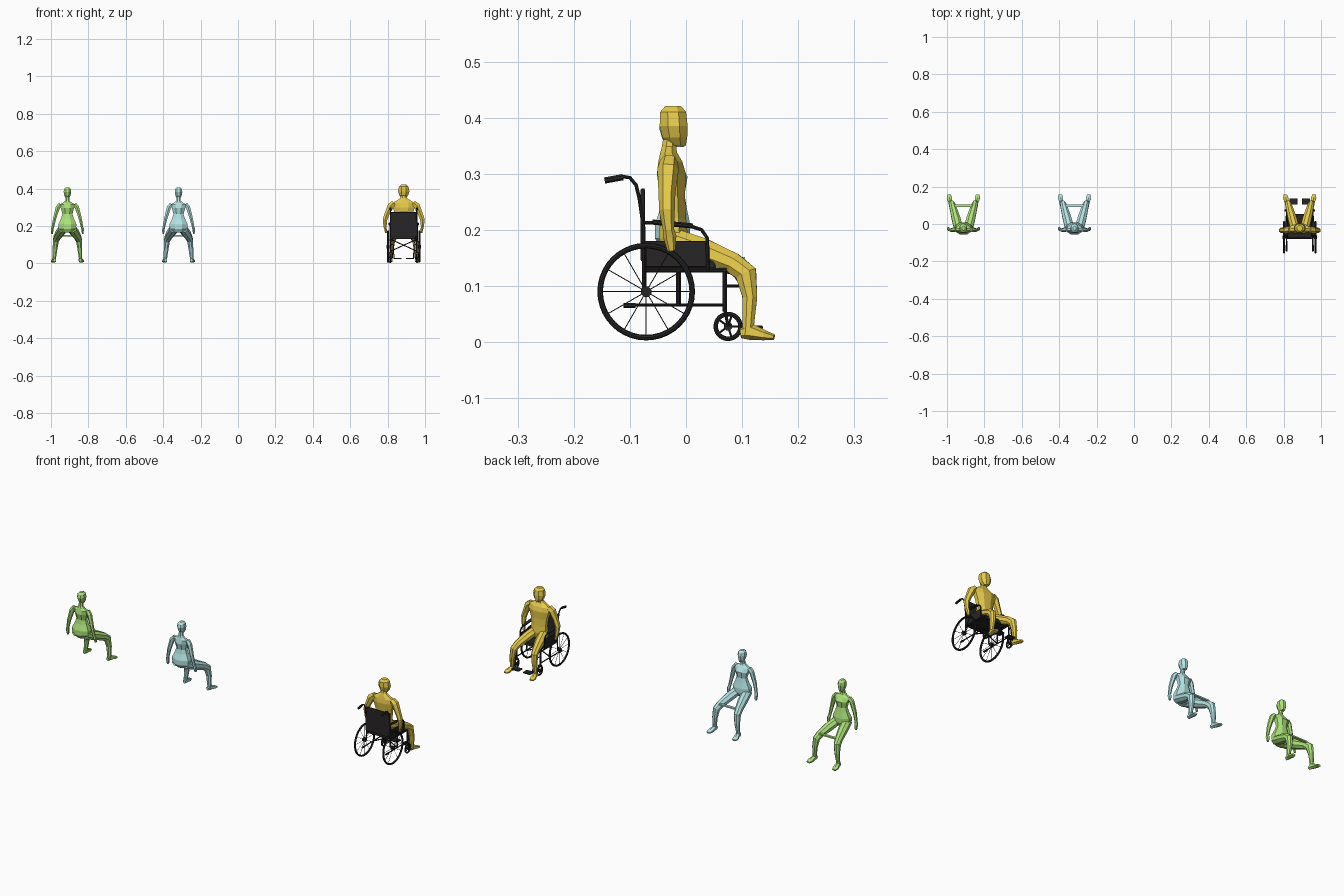
import bpy, bmesh, math
from mathutils import Vector


def material(name, rgb):
    m = bpy.data.materials.new(name)
    m.diffuse_color = (*rgb, 1)
    return m


GREEN = material("green", (0.42, 0.78, 0.2))
AQUA = material("aqua", (0.46, 0.78, 0.78))
GOLD = material("gold", (0.8, 0.6, 0.07))
BLACK = material("black", (0.02, 0.018, 0.018))


def loft(name, rings, mat, n=6, ox=0, s=1, upright=False):
    """Capped skin over rings (x, y, z, radius_x[, radius_across]); s mirrors x."""
    bm = bmesh.new()
    pts = [Vector((ox + s * r[0], r[1], r[2])) for r in rings]
    loops = []
    for i, (p, r) in enumerate(zip(pts, rings)):
        a, b = pts[max(i - 1, 0)], pts[min(i + 1, len(pts) - 1)]
        t = Vector((0, 0, 1)) if upright else (b - a).normalized()
        ref = Vector((1, 0, 0)) if abs(t.x) < 0.9 else Vector((0, 1, 0))
        u = (ref - t * ref.dot(t)).normalized()
        v = t.cross(u)
        loops.append([bm.verts.new(p + u * r[3] * math.cos(k) + v * r[-1] * math.sin(k))
                      for k in (2 * math.pi * (j + 0.5) / n for j in range(n))])
    for A, B in zip(loops, loops[1:]):
        for j in range(n):
            bm.faces.new((A[j], A[(j + 1) % n], B[(j + 1) % n], B[j]))
    bm.faces.new(loops[0][::-1])
    bm.faces.new(loops[-1])
    bmesh.ops.recalc_face_normals(bm, faces=bm.faces)
    me = bpy.data.meshes.new(name)
    bm.to_mesh(me)
    bm.free()
    me.materials.append(mat)
    o = bpy.data.objects.new(name, me)
    bpy.context.collection.objects.link(o)
    return o


def box(name, c, size, mat=BLACK, bevel=0):
    bpy.ops.mesh.primitive_cube_add(size=1, location=c)
    o = bpy.context.object
    o.name, o.scale = name, size
    bpy.ops.object.transform_apply(location=False, rotation=False, scale=True)
    o.data.materials.append(mat)
    if bevel:
        m = o.modifiers.new("bevel", 'BEVEL')
        m.width, m.segments = bevel, 2
    return o


def person(label, ox, mat, torso, head, arm):
    loft(label + "_torso", torso, mat, 8, ox, upright=True)
    loft(label + "_head", head, mat, 8, ox, upright=True)
    for s, side in ((-1, "left"), (1, "right")):
        loft(f"{label}_{side}_arm", arm, mat, 6, ox, s)
        # thigh, knee and shin
        loft(f"{label}_{side}_leg", [
            (0.024, -0.03, 0.185, 0.026, 0.022), (0.04, 0.03, 0.163, 0.025, 0.024),
            (0.055, 0.085, 0.14, 0.02, 0.02), (0.062, 0.107, 0.122, 0.017, 0.021),
            (0.066, 0.114, 0.08, 0.014, 0.014), (0.07, 0.111, 0.03, 0.01, 0.011),
            (0.07, 0.109, 0.012, 0.01, 0.01)], mat, 8, ox, s)
        # foot
        loft(f"{label}_{side}_foot", [
            (0.069, 0.097, 0.017, 0.009, 0.01), (0.07, 0.115, 0.019, 0.011, 0.015),
            (0.075, 0.14, 0.012, 0.016, 0.009), (0.077, 0.157, 0.009, 0.011, 0.005)],
            mat, 6, ox, s)


# two slim figures, each with a strap between the knees
slim_torso = [(0, -0.022, 0.165, 0.03, 0.022), (0, -0.024, 0.185, 0.05, 0.034),
              (0, -0.024, 0.21, 0.052, 0.034), (0, -0.022, 0.24, 0.037, 0.025),
              (0, -0.022, 0.263, 0.029, 0.021), (0, -0.023, 0.295, 0.038, 0.028),
              (0, -0.028, 0.315, 0.046, 0.019), (0, -0.03, 0.325, 0.025, 0.014),
              (0, -0.03, 0.335, 0.012, 0.012), (0, -0.027, 0.362, 0.011, 0.012)]
slim_head = [(0, -0.018, 0.348, 0.01, 0.016), (0, -0.021, 0.362, 0.018, 0.023),
             (0, -0.023, 0.382, 0.022, 0.027), (0, -0.023, 0.397, 0.019, 0.023),
             (0, -0.023, 0.406, 0.009, 0.012)]
slim_arm = [(0.038, -0.028, 0.316, 0.012), (0.051, -0.03, 0.3, 0.013),
            (0.067, -0.033, 0.245, 0.01), (0.078, -0.03, 0.195, 0.0075),
            (0.081, -0.026, 0.182, 0.008, 0.011), (0.082, -0.022, 0.158, 0.005, 0.007)]
for label, x, m in (("green_sitter", -0.912, GREEN), ("aqua_sitter", -0.318, AQUA)):
    person(label, x, m, slim_torso, slim_head, slim_arm)
    box(label + "_knee_strap", (x, 0.098, 0.148), (0.1, 0.014, 0.007), m)

# broad figure in the wheelchair
CX = 0.886
broad_torso = [(0, -0.022, 0.158, 0.038, 0.024), (0, -0.022, 0.185, 0.048, 0.028),
               (0, -0.023, 0.22, 0.045, 0.025), (0, -0.024, 0.26, 0.05, 0.024),
               (0, -0.026, 0.3, 0.064, 0.028), (0, -0.028, 0.322, 0.066, 0.023),
               (0, -0.031, 0.338, 0.036, 0.016), (0, -0.03, 0.349, 0.018, 0.014),
               (0, -0.027, 0.367, 0.016, 0.014)]
broad_head = [(0, -0.016, 0.35, 0.013, 0.017), (0, -0.02, 0.365, 0.026, 0.024),
              (0, -0.022, 0.385, 0.033, 0.027), (0, -0.023, 0.41, 0.028, 0.025),
              (0, -0.023, 0.421, 0.015, 0.015)]
broad_arm = [(0.052, -0.03, 0.322, 0.016), (0.07, -0.032, 0.308, 0.019),
             (0.089, -0.034, 0.265, 0.015), (0.1, -0.034, 0.235, 0.014),
             (0.1, -0.031, 0.2, 0.01), (0.098, -0.029, 0.188, 0.008, 0.012),
             (0.094, -0.026, 0.163, 0.006, 0.007)]
person("gold_sitter", CX, GOLD, broad_torso, broad_head, broad_arm)


def tube(name, pts, r=0.004, s=1):
    return loft(name, [(*p, r) for p in pts], BLACK, 8, CX, s)


def ring(name, x, y, z, major, minor, seg):
    bpy.ops.mesh.primitive_torus_add(location=(x, y, z), rotation=(0, math.pi / 2, 0),
                                     major_radius=major, minor_radius=minor,
                                     major_segments=seg, minor_segments=8)
    o = bpy.context.object
    o.name = name
    o.data.materials.append(BLACK)
    bpy.ops.object.shade_smooth_by_angle()


def wheel(name, x, y, z, r, tyre, hub, half, spokes, spoke_r, s):
    ring(name + "_tyre", CX + s * x, y, z, r - tyre, tyre, 40)
    tube(name + "_hub", [(x - half, y, z), (x + half, y, z)], hub, s)
    for i in range(spokes):
        a = 2 * math.pi * i / spokes
        tube(name + "_spoke", [(x, y, z), (x, y + (r - tyre) * math.cos(a),
                                          z + (r - tyre) * math.sin(a))], spoke_r, s)


# wheelchair seat, back and axle
box("seat_cushion", (CX, -0.01, 0.14), (0.13, 0.125, 0.022), bevel=0.004)
box("backrest", (CX, -0.077, 0.209), (0.144, 0.008, 0.13), bevel=0.003)
tube("cross_brace_a", [(-0.068, -0.015, 0.066), (0.068, -0.015, 0.128)], 0.003)
tube("cross_brace_b", [(-0.068, -0.012, 0.128), (0.068, -0.012, 0.066)], 0.003)

for s, side in ((-1, "left"), (1, "right")):
    # wheels
    wheel(side + "_main_wheel", 0.084, -0.071, 0.09, 0.087, 0.005, 0.01, 0.008, 12, 0.0009, s)
    wheel(side + "_caster", 0.07, 0.075, 0.028, 0.026, 0.004, 0.008, 0.006, 5, 0.002, s)
    # back post and push handle
    tube(side + "_back_post", [(0.07, -0.075, 0.09), (0.07, -0.075, 0.2), (0.07, -0.083, 0.255),
                               (0.07, -0.089, 0.28), (0.07, -0.1, 0.293), (0.07, -0.112, 0.295),
                               (0.07, -0.14, 0.29)], 0.0035, s)
    tube(side + "_push_grip", [(0.07, -0.112, 0.294), (0.07, -0.145, 0.288)], 0.006, s)
    # side frame
    tube(side + "_seat_rail", [(0.07, -0.075, 0.128), (0.07, 0.072, 0.128)], 0.004, s)
    tube(side + "_lower_rail", [(0.07, -0.105, 0.066), (0.07, 0.07, 0.066)], 0.003, s)
    tube(side + "_rail_tip", [(0.07, -0.111, 0.065), (0.07, -0.09, 0.065)], 0.005, s)
    tube(side + "_middle_strut", [(0.07, -0.014, 0.066), (0.07, -0.014, 0.128)], 0.004, s)
    tube(side + "_front_strut", [(0.07, 0.069, 0.128), (0.07, 0.069, 0.055)], 0.004, s)
    for d in (-0.009, 0.009):
        tube(side + "_caster_fork", [(0.07, 0.07, 0.06), (0.07 + d, 0.07, 0.054),
                                     (0.07 + d, 0.075, 0.028)], 0.003, s)
    # armrest and side panel
    tube(side + "_armrest_frame", [(0.073, -0.075, 0.213), (0.073, -0.04, 0.212),
                                   (0.073, 0.01, 0.206), (0.073, 0.028, 0.2),
                                   (0.073, 0.038, 0.185), (0.073, 0.039, 0.128)], 0.0035, s)
    loft(side + "_armrest_pad", [(0.073, -0.06, 0.214, 0.009, 0.005),
                                 (0.073, 0.012, 0.207, 0.009, 0.005)], BLACK, 8, CX, s)
    box(side + "_side_panel", (CX + s * 0.071, -0.018, 0.157), (0.005, 0.112, 0.046), bevel=0.002)
    # footrest
    tube(side + "_footrest_hanger", [(0.062, 0.06, 0.128), (0.06, 0.085, 0.122),
                                     (0.056, 0.1, 0.1), (0.054, 0.106, 0.06),
                                     (0.052, 0.112, 0.028)], 0.003, s)
    tube(side + "_hanger_link", [(0.07, 0.069, 0.1), (0.056, 0.1, 0.1)], 0.0025, s)
    box(side + "_footplate", (CX + s * 0.034, 0.12, 0.026), (0.042, 0.034, 0.007), bevel=0.002)
